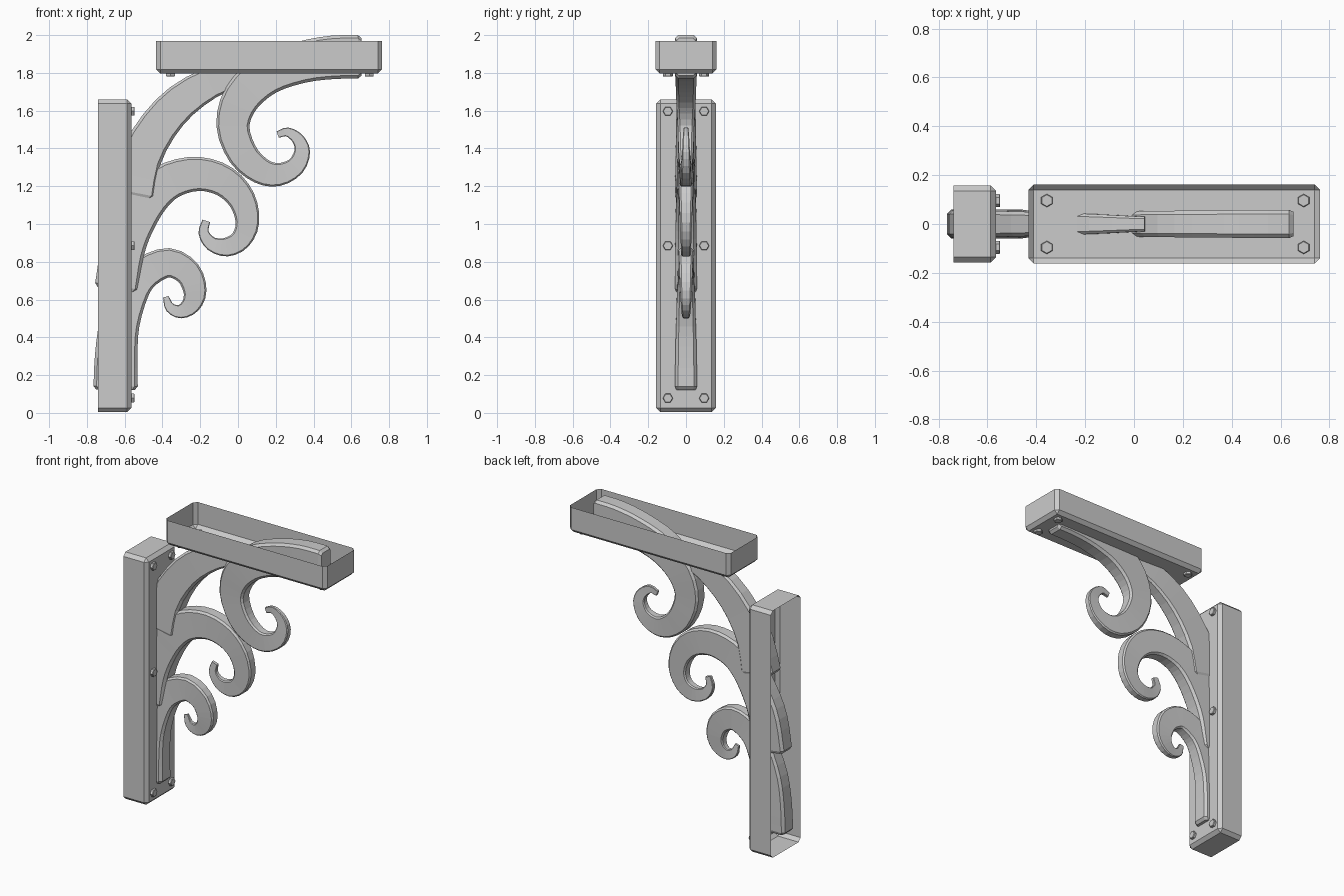
import bpy, bmesh
from mathutils import Vector, Matrix
from math import pi

if "Cube" in bpy.data.objects:
    bpy.data.objects.remove(bpy.data.objects["Cube"])


def finish(name, bm):
    mesh = bpy.data.meshes.new(name)
    bm.to_mesh(mesh)
    bm.free()
    obj = bpy.data.objects.new(name, mesh)
    bpy.context.collection.objects.link(obj)
    return obj


def open_plate(name, lo, hi, open_dir):
    """Chamfered box shell with the face towards open_dir removed."""
    lo, hi = Vector(lo), Vector(hi)
    bm = bmesh.new()
    bmesh.ops.create_cube(bm, size=1)
    bmesh.ops.scale(bm, vec=hi - lo, verts=bm.verts)
    bmesh.ops.translate(bm, vec=(lo + hi) / 2, verts=bm.verts)
    bm.normal_update()
    gone = [f for f in bm.faces if f.normal.dot(Vector(open_dir)) > 0.9]
    bmesh.ops.delete(bm, geom=gone, context='FACES')
    edges = [e for e in bm.edges if not e.is_boundary]
    bmesh.ops.bevel(bm, geom=edges, offset=0.022, offset_type='OFFSET',
                    segments=1, profile=0.5, affect='EDGES')
    return finish(name, bm)


def catmull(pts, steps):
    """Smooth path through (x, z, width) points."""
    p = [Vector(q) for q in pts]
    p = [2 * p[0] - p[1]] + p + [2 * p[-1] - p[-2]]
    out = []
    for i in range(1, len(p) - 2):
        a, b, c, d = p[i - 1:i + 3]
        for k in range(steps):
            t = k / steps
            out.append(0.5 * (2 * b + (c - a) * t + (2 * a - 5 * b + 4 * c - d) * t * t
                              + (3 * b - a - 3 * c + d) * t ** 3))
    out.append(p[-2])
    return out


def scroll(name, pts, steps=3):
    """Sweep a chamfered 2:1 bar along the path, scaled by its width."""
    c = 0.14
    section = [(1, 0.5 - c), (1 - c, 0.5), (c - 1, 0.5), (-1, 0.5 - c),
               (-1, c - 0.5), (c - 1, -0.5), (1 - c, -0.5), (1, c - 0.5)]
    path = catmull(pts, steps)
    # pulled-in end ring gives the thick end its chamfer
    first = path[0].copy()
    step = (path[1] - first).xy.normalized() * 0.018
    inset = Vector((first.x + step.x, first.y + step.y, first.z))
    first.z *= 0.87
    path = [first, inset] + path[1:]
    bm = bmesh.new()
    rings = []
    for i, p in enumerate(path):
        t = (path[min(i + 1, len(path) - 1)] - path[max(i - 1, 0)]).xy.normalized()
        h = p.z / 2
        rings.append([bm.verts.new((p.x - t.y * u * h, v * h, p.y + t.x * u * h))
                      for u, v in section])
    for a, b in zip(rings, rings[1:]):
        for k in range(8):
            n = (k + 1) % 8
            bm.faces.new((a[k], a[n], b[n], b[k]))
    bm.faces.new(rings[0])
    bm.faces.new(rings[-1])
    bmesh.ops.recalc_face_normals(bm, faces=bm.faces)
    return finish(name, bm)


def bolt(name, loc, rot):
    bm = bmesh.new()
    bmesh.ops.create_cone(bm, cap_ends=True, segments=6, radius1=0.027, radius2=0.027,
                          depth=0.034, matrix=Matrix.Translation(loc) @ rot)
    top = [e for e in bm.edges if len(e.link_faces) == 2
           and any(len(f.verts) == 6 for f in e.link_faces)]
    bmesh.ops.bevel(bm, geom=top, offset=0.003, segments=1, affect='EDGES')
    return finish(name, bm)


# Mounting plates, open on the sides that meet wall and shelf
open_plate("wall_plate", (-0.74, -0.158, 0.005), (-0.565, 0.158, 1.66), (-1, 0, 0))
open_plate("shelf_plate", (-0.433, -0.161, 1.797), (0.762, 0.161, 1.968), (0, 0, 1))

# Scrolls and brace: (x, z, width) along the centre line
scroll("lower_scroll", [
    (-0.648, 0.123, .235), (-0.645, 0.30, .225), (-0.625, 0.48, .21), (-0.56, 0.66, .19),
    (-0.48, 0.75, .17), (-0.365, 0.795, .155), (-0.265, 0.742, .14), (-0.228, 0.645, .123),
    (-0.25, 0.572, .10), (-0.305, 0.537, .073), (-0.36, 0.558, .053), (-0.382, 0.615, .03)])
scroll("middle_scroll", [
    (-0.645, 0.653, .23), (-0.61, 0.86, .23), (-0.55, 1.01, .22), (-0.46, 1.15, .21),
    (-0.35, 1.235, .195), (-0.205, 1.265, .18), (-0.07, 1.225, .165), (0.02, 1.13, .145),
    (0.05, 1.01, .125), (0.015, 0.918, .11), (-0.06, 0.878, .10), (-0.14, 0.895, .075),
    (-0.182, 0.955, .055), (-0.168, 1.017, .042)])
scroll("upper_scroll", [
    (0.653, 1.885, .23), (0.5, 1.882, .23), (0.33, 1.855, .22), (0.15, 1.79, .215),
    (0.02, 1.67, .20), (-0.027, 1.52, .175), (0.025, 1.37, .16), (0.12, 1.282, .14),
    (0.215, 1.262, .122), (0.305, 1.305, .10), (0.34, 1.385, .083), (0.317, 1.45, .065),
    (0.262, 1.487, .048), (0.21, 1.473, .035)])
scroll("curved_brace", [
    (-0.56, 1.15, .235), (-0.515, 1.35, .22), (-0.42, 1.52, .205), (-0.30, 1.65, .19),
    (-0.15, 1.745, .165), (0.0, 1.795, .13), (0.05, 1.805, .12)], 2)

# Bolt heads in mirrored pairs
for s, side in ((-1, "front"), (1, "back")):
    for i, z in enumerate((0.078, 0.885, 1.597)):
        bolt(f"wall_bolt_{side}_{i + 1}", (-0.565, s * 0.096, z), Matrix.Rotation(pi / 2, 4, 'Y'))
    for i, x in enumerate((-0.357, 0.695)):
        bolt(f"shelf_bolt_{side}_{i + 1}", (x, s * 0.096, 1.798), Matrix.Identity(4))
